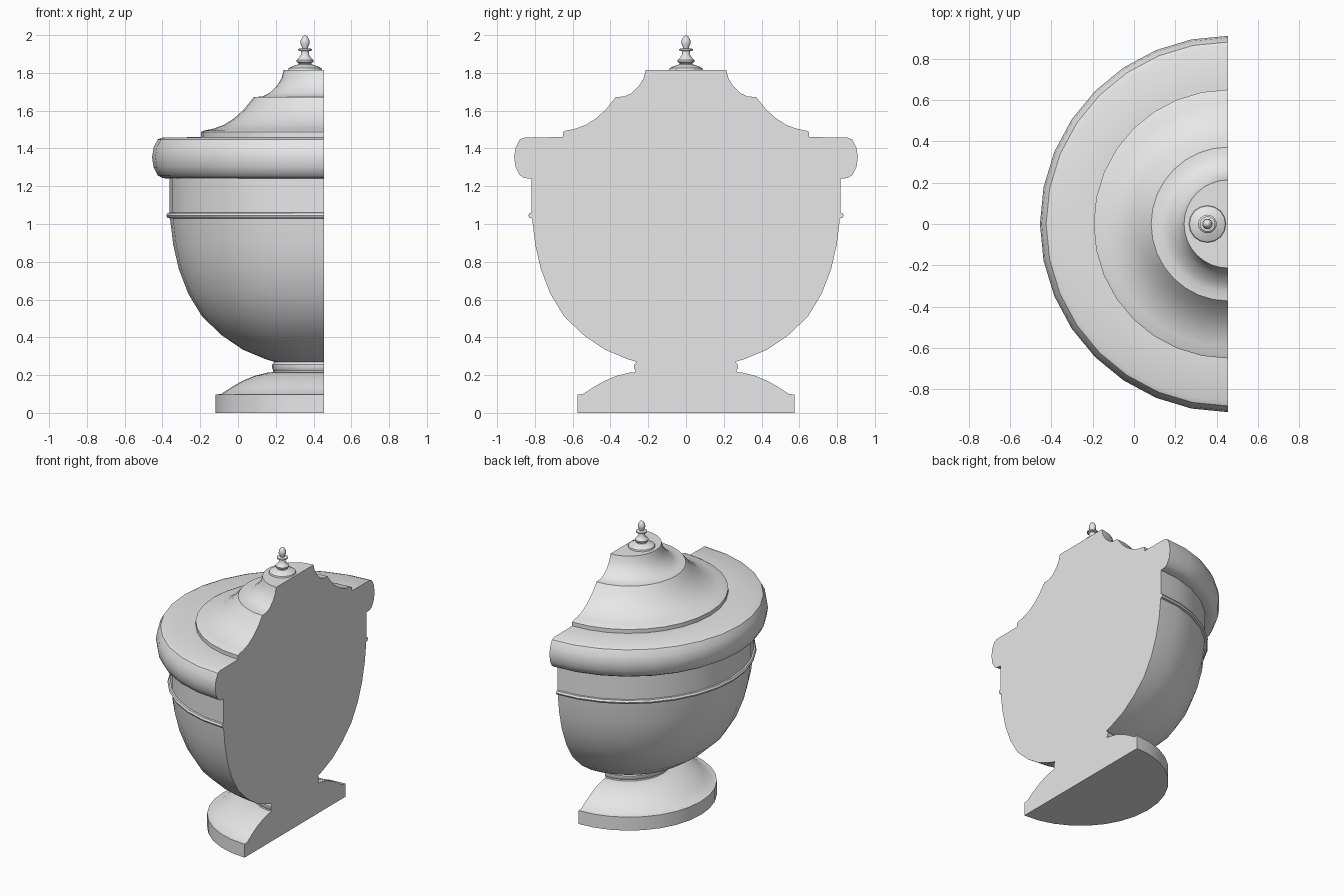
import bpy, bmesh, math

if "Cube" in bpy.data.objects:
    bpy.data.objects.remove(bpy.data.objects["Cube"])

AXIS_X = 0.455  # plane of the flat back, which is also the axis of the urn

stone = bpy.data.materials.new("grey stone")
stone.diffuse_color = (0.8, 0.8, 0.8, 1)
stone.use_nodes = True
stone.node_tree.nodes["Principled BSDF"].inputs["Base Color"].default_value = stone.diffuse_color


def lathe(name, profile, axis_x, segments, half):
    """Revolve (radius, height) points; a half turn gets a flat cut face."""
    bm = bmesh.new()
    sweep = math.pi if half else 2 * math.pi
    count = segments + 1 if half else segments
    rings = []
    for r, z in profile:
        if r == 0:
            rings.append([bm.verts.new((axis_x, 0, z))] * count)
            continue
        ring = []
        for i in range(count):
            a = math.pi / 2 + sweep * i / segments
            ring.append(bm.verts.new((axis_x + r * math.cos(a), r * math.sin(a), z)))
        rings.append(ring)
    for low, high in zip(rings, rings[1:]):
        for i in range(segments):
            j = (i + 1) % count
            corners = [low[i], low[j], high[j], high[i]]
            bm.faces.new(list(dict.fromkeys(corners)))
    if half:
        outline = [r[0] for r in rings] + [r[-1] for r in reversed(rings)]
        bm.faces.new(list(dict.fromkeys(outline)))
    bmesh.ops.recalc_face_normals(bm, faces=bm.faces)
    # Open parts: make sure the outer wall points away from the axis
    wall = max(bm.faces, key=lambda f: abs(f.calc_center_median().x - axis_x))
    if wall.normal.x * (wall.calc_center_median().x - axis_x) < 0:
        bmesh.ops.reverse_faces(bm, faces=bm.faces)
    mesh = bpy.data.meshes.new(name)
    bm.to_mesh(mesh)
    bm.free()
    mesh.materials.append(stone)
    obj = bpy.data.objects.new(name, mesh)
    bpy.context.collection.objects.link(obj)
    bpy.ops.object.select_all(action="DESELECT")
    obj.select_set(True)
    bpy.context.view_layer.objects.active = obj
    bpy.ops.object.shade_smooth_by_angle(angle=math.radians(35))


# Flared foot with a short neck
lathe("foot", [(0, 0), (0.575, 0), (0.575, 0.097), (0.545, 0.10), (0.49, 0.136),
               (0.43, 0.17), (0.365, 0.197), (0.30, 0.213), (0.27, 0.216),
               (0.268, 0.225), (0.275, 0.237), (0.275, 0.255)], AXIS_X, 16, True)

# Bowl with a thin bead below the straight collar
lathe("bowl", [(0.275, 0.255), (0.262, 0.27), (0.31, 0.285), (0.43, 0.335), (0.54, 0.41),
               (0.645, 0.51), (0.718, 0.63), (0.768, 0.76), (0.798, 0.89),
               (0.815, 1.03), (0.828, 1.032), (0.835, 1.045), (0.828, 1.058),
               (0.817, 1.06), (0.817, 1.24)], AXIS_X, 16, True)

# Heavy rounded rim
lathe("rim", [(0.817, 1.24), (0.855, 1.243), (0.88, 1.258), (0.902, 1.30), (0.91, 1.353),
              (0.902, 1.405), (0.88, 1.448), (0.855, 1.458), (0.65, 1.46)],
      AXIS_X, 16, True)

# Stepped lid with two hollow curves
lathe("lid", [(0.65, 1.46), (0.65, 1.488), (0.635, 1.495), (0.59, 1.503), (0.53, 1.525),
              (0.475, 1.56), (0.425, 1.605), (0.385, 1.655), (0.372, 1.672),
              (0.325, 1.675), (0.29, 1.692), (0.25, 1.73), (0.225, 1.77),
              (0.213, 1.815), (0, 1.815)], AXIS_X, 16, True)

# Small turned finial
lathe("finial", [(0.09, 1.814), (0.087, 1.825), (0.065, 1.836), (0.035, 1.845),
                 (0.033, 1.85), (0.044, 1.858), (0.045, 1.868), (0.032, 1.88),
                 (0.022, 1.895), (0.022, 1.915), (0.037, 1.919), (0.037, 1.927),
                 (0.015, 1.93), (0.016, 1.937), (0.025, 1.955), (0.023, 1.973),
                 (0.012, 1.993), (0, 2.0)], 0.355, 16, False)
